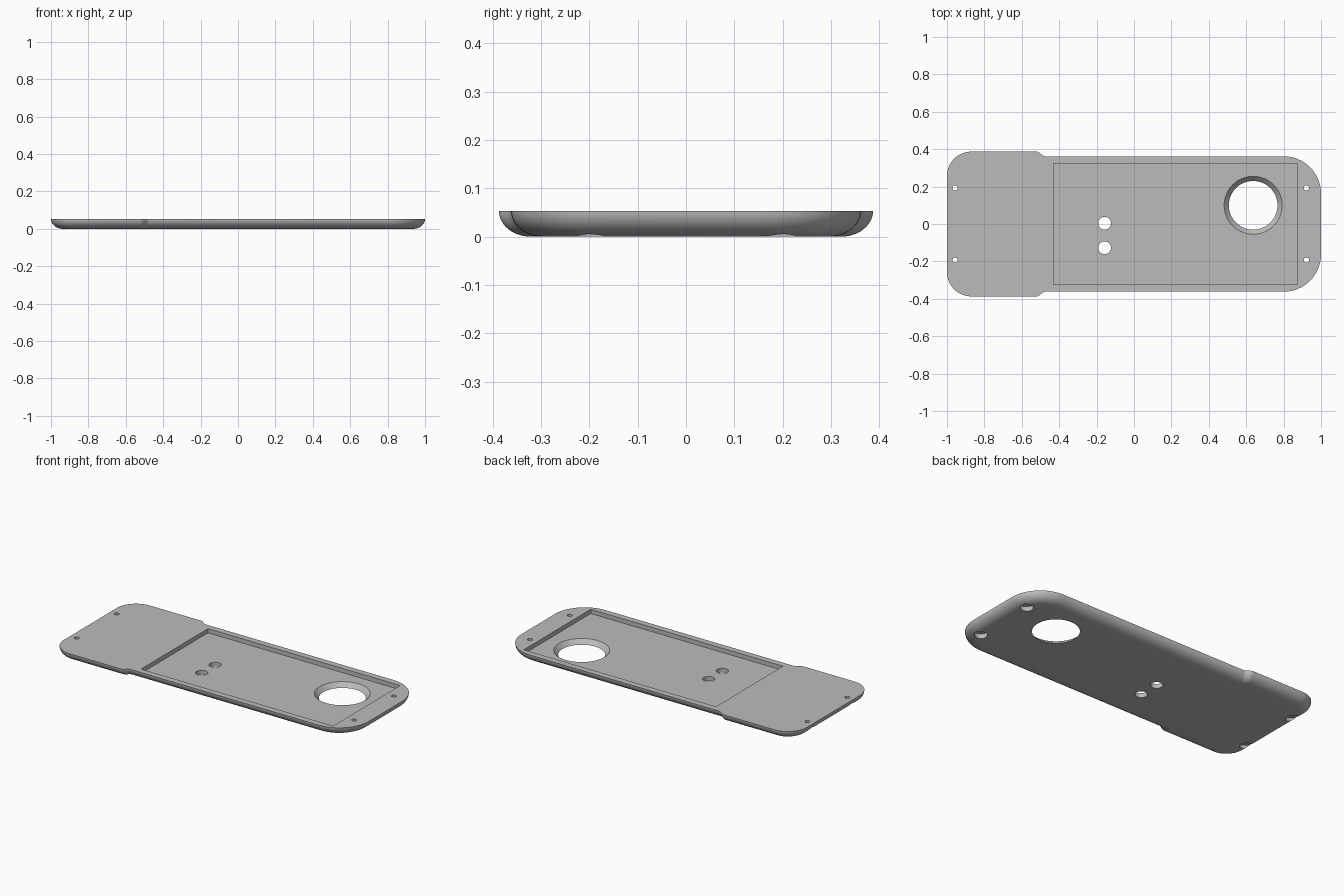
import bpy, bmesh, math

cube = bpy.data.objects.get("Cube")
if cube:
    bpy.data.objects.remove(cube, do_unlink=True)

HEIGHT = 0.053      # plate thickness
ROUND = 0.065       # width of the rounded lower rim
FLOOR = 0.027       # pocket floor height

grey = bpy.data.materials.new("plain grey")
grey.use_nodes = True
colour = (0.5, 0.5, 0.5, 1)
grey.diffuse_color = colour
grey.node_tree.nodes["Principled BSDF"].inputs["Base Color"].default_value = colour


def arc(cx, cy, r, start, end, n=16):
    angles = [math.radians(start + (end - start) * i / n) for i in range(n + 1)]
    return [(cx + r * math.cos(a), cy + r * math.sin(a)) for a in angles]


def outline(d):
    """Plate outline moved inwards by d: wide end, small step, narrow end."""
    half = arc(-0.87, 0.257, 0.13 - d, 180, 90)
    for i in range(11):
        t = i / 10
        y = 0.3745 + 0.0125 * math.cos(math.pi * t)
        half.append((-0.52 + 0.045 * t - 0.3 * d, y - d))
    half += arc(0.8, 0.162, 0.2 - d, 90, 0)
    return half + [(x, -y) for x, y in reversed(half)]


def make_object(name, bm):
    bmesh.ops.recalc_face_normals(bm, faces=bm.faces)
    mesh = bpy.data.meshes.new(name)
    bm.to_mesh(mesh)
    bm.free()
    mesh.materials.append(grey)
    ob = bpy.data.objects.new(name, mesh)
    bpy.context.collection.objects.link(ob)
    return ob


def loft(name, rings):
    """Skin a stack of (z, points) rings and close both ends."""
    bm = bmesh.new()
    loops = [[bm.verts.new((x, y, z)) for x, y in pts] for z, pts in rings]
    for low, high in zip(loops, loops[1:]):
        n = len(low)
        for i in range(n):
            j = (i + 1) % n
            bm.faces.new((low[i], low[j], high[j], high[i]))
    bm.faces.new(loops[0])
    bm.faces.new(loops[-1])
    return make_object(name, bm)


def circle(x, y, r, n=48):
    return arc(x, y, r, 0, 360, n)[:-1]


def cut(target, cutter):
    cutter.hide_render = True
    mod = target.modifiers.new("cut", "BOOLEAN")
    mod.operation = "DIFFERENCE"
    mod.solver = "EXACT"
    mod.object = cutter
    bpy.context.view_layer.objects.active = target
    bpy.ops.object.modifier_apply(modifier=mod.name)
    bpy.data.objects.remove(cutter, do_unlink=True)


# Plate with a rounded lower rim
rings = []
for i in range(13):
    a = math.pi / 2 * (1 - i / 12)
    rings.append((HEIGHT * (1 - math.sin(a)), outline(ROUND * (1 - math.cos(a)))))
plate = loft("cover_plate", rings)

# Rectangular pocket in the upper face
pocket = [(-0.43, -0.324), (0.872, -0.324), (0.872, 0.324), (-0.43, 0.324)]
cut(plate, loft("pocket_cutter", [(FLOOR, pocket), (0.1, pocket)]))

# Large bevelled opening, extended past both faces along its slope
slope = 0.025 / FLOOR
cone = [(z, circle(0.637, 0.1, 0.13 + slope * z, 96)) for z in (-0.02, 0.05)]
cut(plate, loft("opening_cutter", cone))

# Two round through holes in the pocket
for y in (0.004, -0.127):
    hole = circle(-0.157, y, 0.034)
    cut(plate, loft("hole_cutter", [(-0.02, hole), (0.1, hole)]))

# Screw holes with recesses underneath
for x in (-0.957, 0.922):
    for y in (-0.193, 0.193):
        hole, recess = circle(x, y, 0.014, 32), circle(x, y, 0.036)
        cut(plate, loft("recess_cutter", [(-0.02, recess), (0.028, recess)]))
        cut(plate, loft("screw_cutter", [(-0.02, hole), (0.1, hole)]))

# Smooth rounded surfaces, sharp edges kept
bpy.ops.object.select_all(action="DESELECT")
plate.select_set(True)
bpy.context.view_layer.objects.active = plate
bpy.ops.object.shade_smooth_by_angle(angle=math.radians(30))
